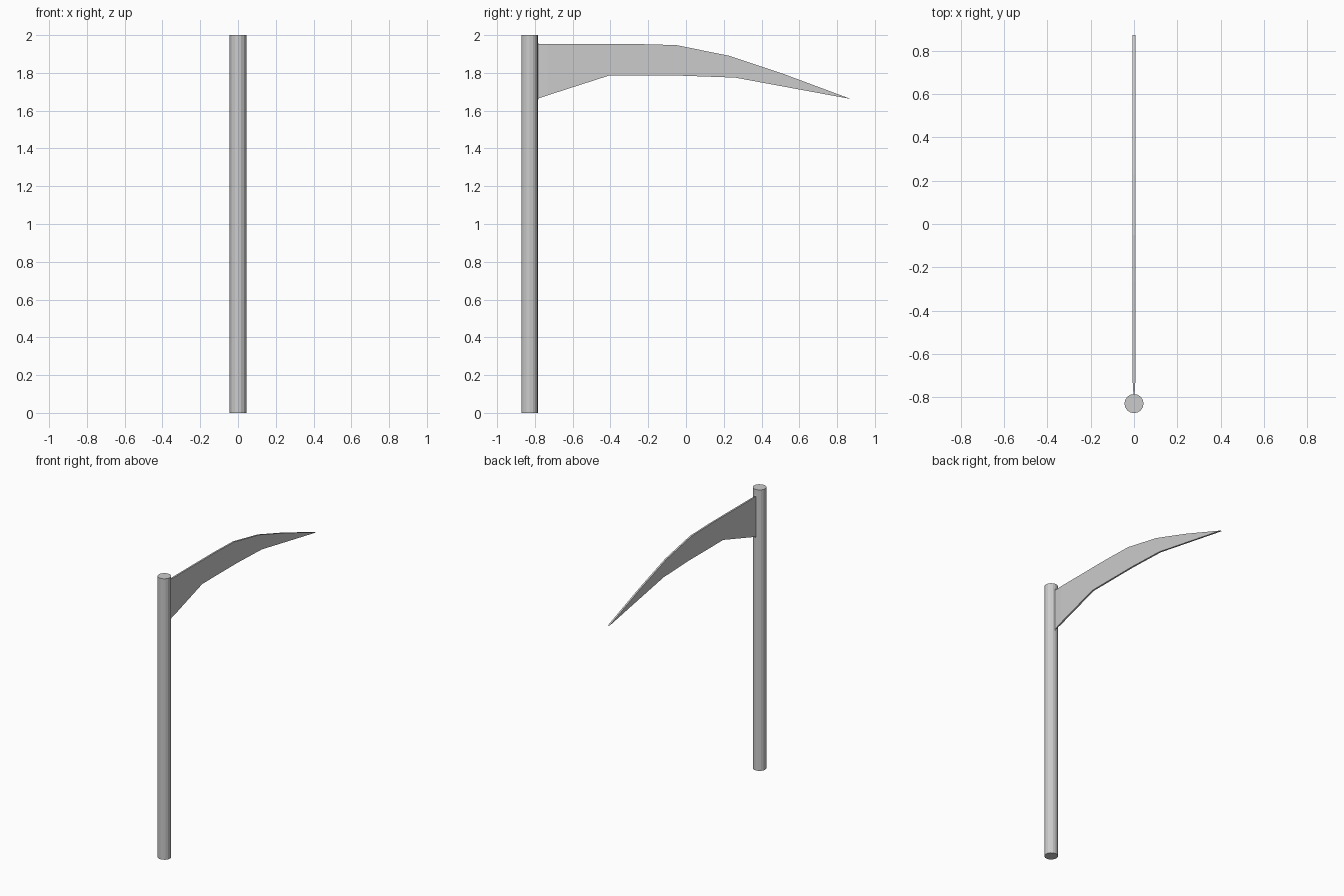
import bpy, bmesh

if "Cube" in bpy.data.objects:
    bpy.data.objects.remove(bpy.data.objects["Cube"])

# Pole
bpy.ops.mesh.primitive_cylinder_add(vertices=16, radius=0.044, depth=2, location=(0, -0.828, 1))
bpy.context.object.name = "pole"

# Blade outline: (y, z, half thickness), slightly thinner where it meets the pole
outline = [(-0.795, 1.99, 0.003), (-0.78, 1.953, 0.003), (-0.73, 1.953, 0.006),
           (-0.27, 1.953, 0.006), (-0.05, 1.947, 0.006), (0.23, 1.89, 0.006),
           (0.52, 1.793, 0.006), (0.872, 1.662, 0.006), (0.26, 1.775, 0.006),
           (-0.02, 1.785, 0.006), (-0.41, 1.785, 0.006), (-0.73, 1.682, 0.006),
           (-0.78, 1.665, 0.003), (-0.795, 1.62, 0.003)]
bm = bmesh.new()
left = [bm.verts.new((-t, y, z)) for y, z, t in outline]
right = [bm.verts.new((t, y, z)) for y, z, t in outline]
n = len(outline)

# Two flat sides and the rim between them
caps = [bm.faces.new(left), bm.faces.new(right[::-1])]
for i in range(n):
    j = (i + 1) % n
    bm.faces.new((left[i], right[i], right[j], left[j]))
bmesh.ops.triangulate(bm, faces=caps)
bmesh.ops.recalc_face_normals(bm, faces=bm.faces[:])
mesh = bpy.data.meshes.new("blade")
bm.to_mesh(mesh)
bm.free()
bpy.context.collection.objects.link(bpy.data.objects.new("blade", mesh))
